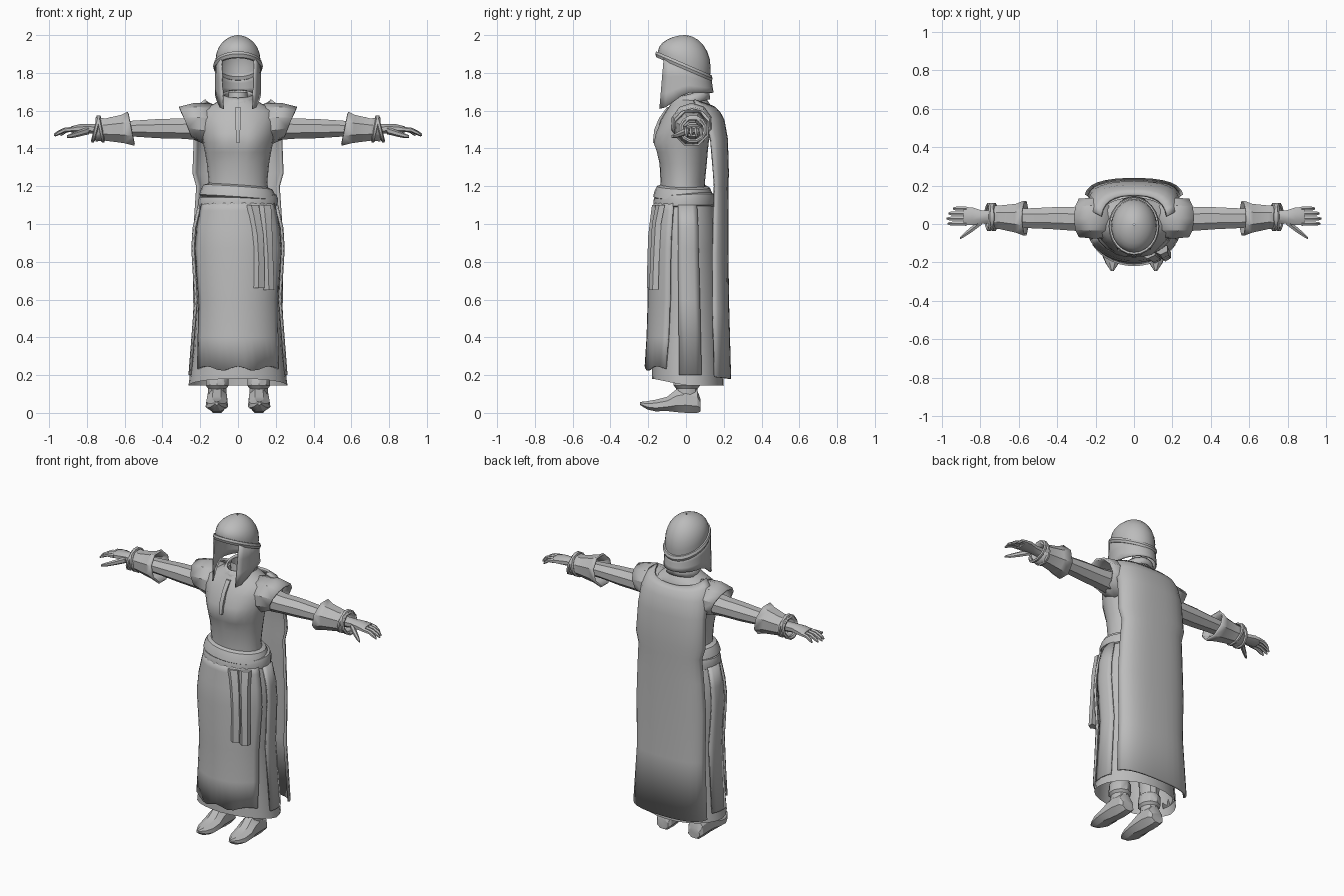
import bpy, bmesh, math
from mathutils import Vector

if "Cube" in bpy.data.objects:
    bpy.data.objects.remove(bpy.data.objects["Cube"])

cloth = bpy.data.materials.new("plain grey")
cloth.diffuse_color = (0.5, 0.5, 0.5, 1)
cloth.use_nodes = True
cloth.node_tree.nodes["Principled BSDF"].inputs["Base Color"].default_value = cloth.diffuse_color


def loft(name, rings, closed=True, caps=False, mirror=False, thick=0, angle=35):
    """Skin a list of rings (lists of points) into one object."""
    bm = bmesh.new()
    vr = [[bm.verts.new(p) for p in r] for r in rings]
    n = len(vr[0])
    for a, b in zip(vr, vr[1:]):
        for i in range(n if closed else n - 1):
            j = (i + 1) % n
            bm.faces.new((a[i], a[j], b[j], b[i]))
    if caps:
        bm.faces.new(vr[0])
        bm.faces.new(vr[-1])
    bmesh.ops.recalc_face_normals(bm, faces=bm.faces)
    me = bpy.data.meshes.new(name)
    bm.to_mesh(me)
    bm.free()
    ob = bpy.data.objects.new(name, me)
    bpy.context.collection.objects.link(ob)
    me.materials.append(cloth)
    if thick:
        m = ob.modifiers.new("thickness", 'SOLIDIFY')
        m.thickness, m.offset = thick, 0
    if mirror:
        ob.modifiers.new("mirror", 'MIRROR').use_clip = False
    bpy.ops.object.select_all(action='DESELECT')
    ob.select_set(True)
    bpy.context.view_layer.objects.active = ob
    bpy.ops.object.shade_smooth_by_angle(angle=math.radians(angle))
    return ob


def hring(z, rx, y0, y1, n=24, a0=0, a1=360, cx=0):
    """Level ring (or arc) running from y0 in front to y1 behind; z may be a function of (x, y)."""
    out = []
    steps = n if a1 - a0 == 360 else n - 1
    for i in range(n):
        a = math.radians(a0 + (a1 - a0) * i / steps)
        x = cx + rx * math.sin(a)
        y = (y0 + y1) / 2 - (y1 - y0) / 2 * math.cos(a)
        out.append(Vector((x, y, z(x, y) if callable(z) else z)))
    return out


def xring(x, y, z, ry, rz, n=8, shear=0):
    """Ring around the arm direction, optionally slanted."""
    out = []
    for i in range(n):
        a = math.tau * (i + .5) / n
        dz = rz * math.sin(a)
        out.append(Vector((x + shear * dz, y + ry * math.cos(a), z + dz)))
    return out


def yring(y, x, z0, z1, hw, n=8):
    """Upright ring across the foot, with a flattened sole."""
    out = []
    for i in range(n):
        a = math.tau * (i + .5) / n
        s = math.sin(a)
        out.append(Vector((x + hw * math.cos(a) * (1 if s > 0 else 1.08), y,
                           (z0 + z1) / 2 + (z1 - z0) / 2 * max(-1, min(1, s * 1.09)))))
    return out


# torso with bust
torso = [hring(*r) for r in [(1.10, .175, -.13, .11), (1.22, .155, -.135, .10), (1.32, .165, -.14, .11),
         (1.38, .175, -.15, .115), (1.43, .185, -.155, .12), (1.48, .195, -.155, .13), (1.55, .205, -.135, .14),
         (1.60, .195, -.105, .14), (1.63, .14, -.085, .13), (1.66, .085, -.07, .11)]]
for r in torso:
    for p in r:
        if p.y < -.03:
            p.y -= .026 * math.exp(-((abs(p.x) - .075) / .055) ** 2 - ((p.z - 1.43) / .055) ** 2)
loft("tunic_top", torso)

# collar, neck and front fastening
tilt = lambda h: (lambda x, y: h + .25 * (y - .02))
loft("collar", [hring(tilt(1.635), .095, -.08, .12, 16), hring(tilt(1.665), .085, -.075, .12, 16),
                hring(tilt(1.685), .075, -.06, .105, 16)], thick=.012)
loft("neck", [hring(1.62, .055, -.045, .075, 12), hring(1.70, .05, -.035, .07, 12)])
loft("neck_placket", [[Vector((s * w, y, z)) for s, y in ((-1, yy), (1, yy), (1, yy + .03), (-1, yy + .03))]
     for z, yy, w in ((1.43, -.176, .008), (1.50, -.168, .012), (1.56, -.143, .012), (1.62, -.10, .014))], caps=True)

# flared shoulder caps
loft("shoulder_caps", [xring(.13, .03, 1.525, .10, .105, 10), xring(.20, .03, 1.53, .105, .105, 10, .3),
     xring(.275, .032, 1.535, .10, .08, 10, .45)], mirror=True, thick=.012)

# sleeves, flared cuffs, bracelets
loft("sleeves", [xring(.15, .03, 1.51, .08, .075), xring(.30, .027, 1.505, .068, .058), xring(.42, .03, 1.505, .062, .055),
     xring(.56, .03, 1.505, .055, .045), xring(.72, .035, 1.50, .042, .04)], mirror=True, caps=True)
loft("cuffs", [xring(.565, .03, 1.505, .092, .092, 8, .2), xring(.61, .03, 1.503, .075, .075, 8, .1),
     xring(.70, .035, 1.50, .06, .058), xring(.755, .037, 1.50, .06, .062)], mirror=True, thick=.012)
for k, (x, sh) in enumerate(((.728, .2), (.752, -.25))):
    loft(f"bracelet_{k + 1}", [xring(x + .011 * math.cos(t), .037, 1.503, .066 + .011 * math.sin(t),
         .064 + .011 * math.sin(t), 12, sh) for t in (math.tau * i / 6 for i in range(7))], mirror=True)

# hands
loft("palms", [xring(.70, .037, 1.50, .036, .032), xring(.79, .037, 1.505, .036, .027), xring(.84, .04, 1.505, .05, .025),
     xring(.885, .042, 1.50, .05, .018)], mirror=True, caps=True)
for name, y, tip in (("index", .002, .968), ("middle", .028, .975), ("ring", .055, .965), ("little", .08, .94)):
    d = tip - .87
    loft(name + "_fingers", [xring(.87, y, 1.502, .013, .014, 6), xring(.87 + d * .5, y, 1.497, .012, .012, 6),
         xring(.87 + d * .85, y, 1.48, .011, .011, 6), xring(tip, y, 1.47, .005, .006, 6)], mirror=True, caps=True)
loft("thumbs", [xring(.79, .015, 1.495, .02, .02, 6), xring(.84, -.025, 1.48, .018, .017, 6),
     xring(.88, -.055, 1.468, .013, .013, 6), xring(.905, -.075, 1.463, .006, .007, 6)], mirror=True, caps=True)

# long skirt: under layer and front panel
hem = lambda x, y: .145 + .035 * max(0, min(1, (-y) / .17))
loft("under_skirt", [hring(1.14, .185, -.15, .13), hring(1.08, .208, -.16, .15), hring(.98, .228, -.17, .165),
     hring(.87, .236, -.175, .17), hring(.60, .220, -.175, .18), hring(.35, .235, -.178, .19), hring(hem, .262, -.18, .20)],
     angle=25)
wave = lambda x, y: .235 + .012 * math.cos(x * 38)
loft("skirt_front_panel", [hring(1.12, .20, -.165, .15, 15, -68, 68), hring(1.07, .214, -.17, .155, 15, -68, 68),
     hring(.98, .232, -.185, .165, 15, -68, 68), hring(.87, .242, -.195, .17, 15, -68, 68),
     hring(.60, .224, -.197, .185, 15, -66, 66), hring(.40, .232, -.203, .19, 15, -64, 64),
     hring(wave, .238, -.213, .19, 15, -62, 62)], closed=False, thick=.012)
loft("skirt_side_panels", [hring(z, rx, y0, y1, 5, 76, 112) for z, rx, y0, y1 in
     ((1.10, .208, -.16, .155), (.98, .236, -.17, .17), (.87, .243, -.175, .175), (.60, .227, -.175, .185),
      (.20, .258, -.18, .20))], closed=False, mirror=True, thick=.01)

# waist sash in two wraps
lower = lambda h: (lambda x, y: h + .03 * x + .05 * y)
upper = lambda h: (lambda x, y: h - .07 * x - .03 * y)
loft("sash_lower_wrap", [hring(lower(z), r, -r * .82, r * .74) for z, r in
     ((1.085, .198), (1.092, .210), (1.13, .211), (1.15, .203), (1.16, .18))])
loft("sash_upper_wrap", [hring(upper(z), r, -r * .85, r * .7) for z, r in
     ((1.13, .19), (1.14, .205), (1.17, .196), (1.195, .182), (1.205, .155))])

# hanging sash tails
def tail(name, rows):
    loft(name, [[Vector((a, y + .012, z)), Vector(((a + b) / 2, y - .008, z)), Vector((b, y + .01, z)),
                 Vector((b, y + .04, z)), Vector((a, y + .04, z))] for z, a, b, y in rows], caps=True, angle=25)
tail("sash_tail_long", [(1.10, .03, .11, -.172), (1.04, .05, .12, -.18), (.94, .07, .135, -.192),
                        (.80, .08, .14, -.197), (.66, .078, .14, -.198)])
tail("sash_tail_short", [(1.10, .10, .175, -.152), (1.00, .115, .18, -.172), (.85, .13, .185, -.18),
                         (.65, .135, .192, -.187)])

# back cape, curved around the body
def cape_row(zc, ze, hw, yc, ye, n=15):
    row = []
    for i in range(n):
        t = -1 + 2 * i / (n - 1)
        row.append(Vector((hw * math.sin(t * 1.45) / math.sin(1.45), yc + (ye - yc) * abs(t) ** 2.4,
                           zc + (ze - zc) * t * t)))
    return row
loft("cape", [cape_row(*r) for r in ((1.615, 1.655, .17, .15, .04), (1.59, 1.625, .21, .175, .06),
     (1.55, 1.56, .222, .197, .10), (1.45, 1.45, .228, .215, .13), (1.27, 1.27, .235, .22, .145),
     (1.20, 1.20, .215, .218, .15), (1.05, 1.05, .225, .217, .145), (.85, .85, .235, .217, .14),
     (.55, .55, .23, .222, .14), (.18, .19, .25, .232, .15))], closed=False, thick=.014)

# dome of the hood above a slanted band
slant = lambda y: 1.835 - .43 * (y + .01)
dome = []
for i in range(8):
    t = math.radians(88) * i / 7
    s, c = math.sin(t), math.cos(t) * (1 + .1 * math.sin(2 * t))
    dome.append([Vector((p.x, p.y + .006 * s, slant((p.y + .01) / c - .01) * (1 - s) + 2.0 * s))
                 for p in hring(0, .117 * c, -.01 - .137 * c, -.01 + .137 * c)])
loft("hood_dome", dome)
loft("hood_band", [hring(lambda x, y, t=t: slant(y) + .018 * math.sin(t), .121 + .011 * math.cos(t),
     -.152 - .011 * math.cos(t), .13 + .011 * math.cos(t)) for t in (math.tau * i / 6 for i in range(7))])

# hood cloth: short behind, two long points framing the open front
def hood_row(f, n=21):
    row = []
    for p in hring(0, .117 + .003 * f, -.165, .13 + .012 * f, n, 48, 312):
        k = max(0, min(1, (.0 - p.y) / .095))
        low = 1.695 - .085 * k
        pull = 1 - .12 * f * k
        row.append(Vector((p.x * pull, p.y - .025 * f * k, slant(p.y) * (1 - f) + low * f)))
    return row
loft("hood_cloth", [hood_row(f) for f in (0, .35, .7, 1)], closed=False, thick=.008)

# legs and pointed boots
loft("legs", [hring(z, r, .005 - r * 1.1, .005 + r * 1.1, 10, cx=.11) for z, r in
     ((.06, .05), (.13, .052), (.145, .064), (.20, .062), (.21, .055), (.5, .07), (.9, .08))], mirror=True, caps=True)
loft("boots", [yring(*r) for r in ((.078, .11, .008, .07, .04), (.06, .11, 0, .12, .052), (0, .11, 0, .14, .056),
     (-.05, .111, .004, .125, .056), (-.10, .112, .01, .085, .06), (-.16, .113, .008, .07, .054),
     (-.205, .113, .018, .062, .034), (-.243, .113, .042, .058, .008))], mirror=True, caps=True, angle=25)
